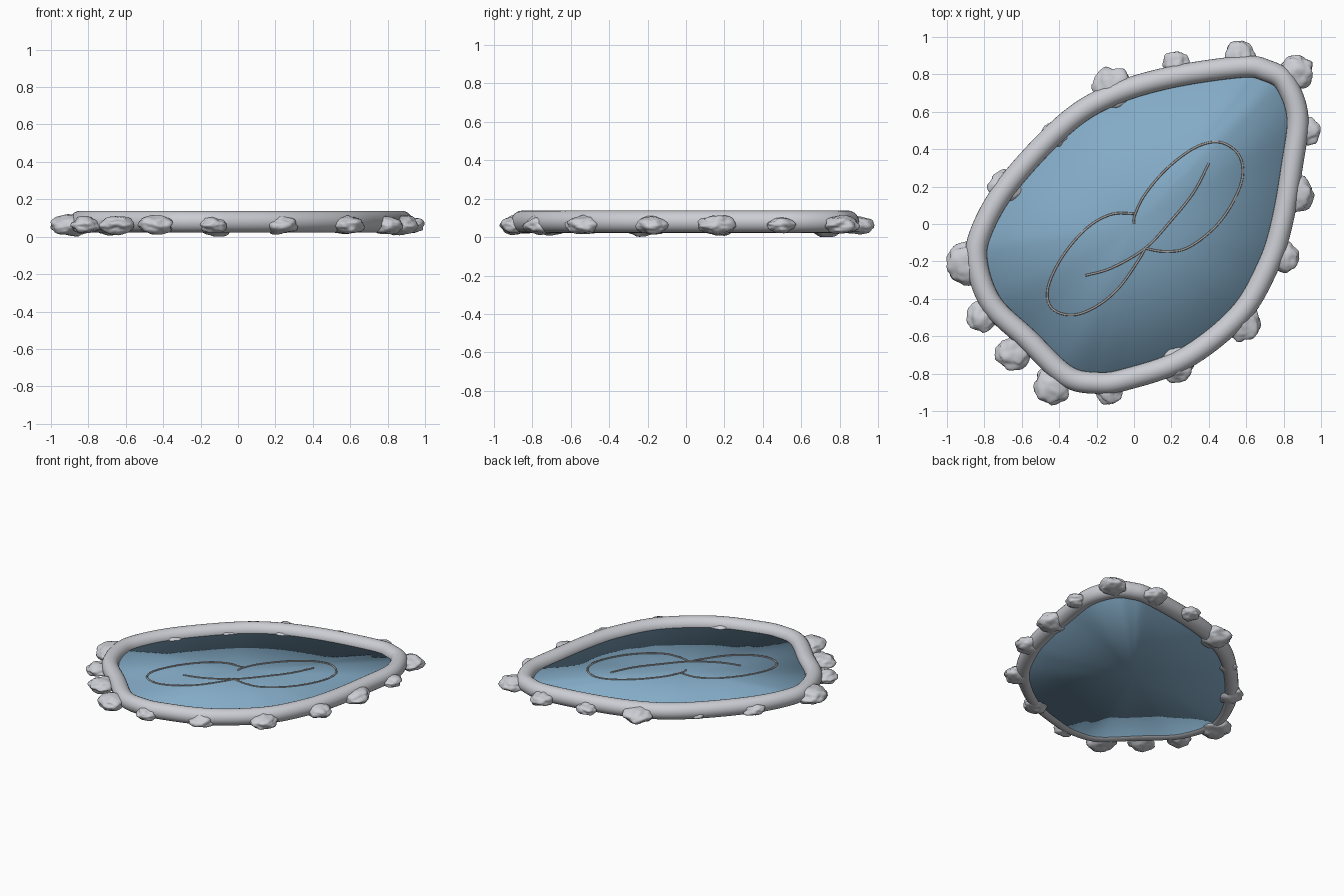
import bpy, bmesh, math, random
from mathutils import Vector, noise

if "Cube" in bpy.data.objects:
    bpy.data.objects.remove(bpy.data.objects["Cube"])

random.seed(4)


def material(name, rgb):
    m = bpy.data.materials.new(name)
    m.diffuse_color = (*rgb, 1)
    m.use_nodes = True
    m.node_tree.nodes["Principled BSDF"].inputs["Base Color"].default_value = m.diffuse_color
    return m


stone = material("pale stone", (0.60, 0.61, 0.65))
water_blue = material("water blue", (0.23, 0.41, 0.57))
ripple_grey = material("ripple grey", (0.36, 0.34, 0.33))


def smooth_path(pts, closed, steps=8):
    """Catmull-Rom curve through 2D points."""
    n, out = len(pts), []
    P = [Vector(p) for p in pts]
    get = (lambda i: P[i % n]) if closed else (lambda i: P[max(0, min(n - 1, i))])
    for i in range(n if closed else n - 1):
        a, b, c, d = (get(i + k) for k in (-1, 0, 1, 2))
        for s in range(steps):
            t = s / steps
            out.append(0.5 * (2 * b + (c - a) * t + (2 * a - 5 * b + 4 * c - d) * t**2
                              + (3 * b - a - 3 * c + d) * t**3))
    if not closed:
        out.append(P[-1])
    return out


def finish(name, bm, mat):
    bmesh.ops.recalc_face_normals(bm, faces=bm.faces)
    for f in bm.faces:
        f.smooth = True
    me = bpy.data.meshes.new(name)
    bm.to_mesh(me)
    bm.free()
    me.materials.append(mat)
    ob = bpy.data.objects.new(name, me)
    bpy.context.collection.objects.link(ob)
    return ob


def tube(name, path, z, radius, sides, closed, mat):
    """Round tube swept along a flat path."""
    bm, rings, n = bmesh.new(), [], len(path)
    for i, p in enumerate(path):
        a = path[(i - 1) % n] if closed else path[max(i - 1, 0)]
        b = path[(i + 1) % n] if closed else path[min(i + 1, n - 1)]
        t = (b - a).normalized()
        side = Vector((t.y, -t.x))
        ring = []
        for k in range(sides):
            w = 2 * math.pi * k / sides
            q = p + side * radius * math.cos(w)
            ring.append(bm.verts.new((q.x, q.y, z + radius * math.sin(w))))
        rings.append(ring)
    for i in range(n if closed else n - 1):
        r0, r1 = rings[i], rings[(i + 1) % n]
        for k in range(sides):
            j = (k + 1) % sides
            bm.faces.new((r0[k], r0[j], r1[j], r1[k]))
    if not closed:
        bm.faces.new(rings[0])
        bm.faces.new(rings[-1])
    return finish(name, bm, mat)


# Pond rim
outline = smooth_path([
    (.57, .84), (.71, .82), (.81, .755), (.875, .57), (.845, .31), (.79, 0), (.715, -.23),
    (.56, -.49), (.27, -.72), (-.04, -.83), (-.2, -.85), (-.365, -.81), (-.57, -.615),
    (-.76, -.43), (-.84, -.21), (-.815, -.035), (-.67, .215), (-.38, .525), (-.14, .68),
    (.175, .78)], True)
tube("pond_rim", outline, 0.08, 0.058, 24, True, stone)

# Water: thin slab with a fan on top and bottom
bm = bmesh.new()
top = [bm.verts.new((p.x, p.y, 0.08)) for p in outline]
low = [bm.verts.new((p.x, p.y, 0.032)) for p in outline]
ct, cl = bm.verts.new((0, 0, 0.08)), bm.verts.new((0, 0, 0.032))
for i in range(len(outline)):
    j = (i + 1) % len(outline)
    bm.faces.new((ct, top[i], top[j]))
    bm.faces.new((cl, low[j], low[i]))
    bm.faces.new((top[i], low[i], low[j], top[j]))
finish("water", bm, water_blue)

# Thin ripple lines on the water
ripples = [
    [(0, .055), (-.12, .052), (-.25, -.02), (-.38, -.17), (-.46, -.34), (-.44, -.45),
     (-.33, -.487), (-.2, -.44), (-.08, -.34), (.02, -.2), (.06, -.13)],
    [(0, 0), (.005, .05), (.06, .16), (.18, .3), (.33, .41), (.46, .437), (.56, .37),
     (.58, .25), (.52, .1), (.42, -.03), (.28, -.13), (.16, -.147), (.06, -.13)],
    [(-.26, -.275), (-.12, -.235), (.06, -.13), (.2, .02), (.32, .17), (.4, .325)],
]
for i, pts in enumerate(ripples):
    tube(f"ripple_{i + 1}", smooth_path(pts, False, 6), 0.081, 0.006, 8, False, ripple_grey)

# Rocks around the rim: x, y, radius
rocks = [
    (.565, .89, .085), (.225, .855, .07), (-.115, .725, .105), (-.42, .475, .07),
    (-.69, .195, .09), (-.89, -.21, .11), (-.815, -.495, .08), (-.645, -.69, .09),
    (-.44, -.865, .095), (-.13, -.89, .072), (.23, -.75, .092), (.585, -.535, .09),
    (.795, -.175, .085), (.865, .16, .098), (.93, .495, .07), (.865, .81, .09)]
for i, (x, y, r) in enumerate(rocks):
    bm = bmesh.new()
    bmesh.ops.create_icosphere(bm, subdivisions=4, radius=1)
    seed = Vector((i * 7.3, i * 3.1, 5))
    flat = min(0.062, r * 0.5 + 0.004)
    for v in bm.verts:
        d = v.co.normalized()
        s = 1 + 0.22 * noise.noise(d * 1.6 + seed) + 0.07 * noise.noise(d * 4 + seed)
        v.co = (x + d.x * r * s, y + d.y * r * s, max(0, 0.062 + d.z * flat * s))
    finish(f"rock_{i + 1}", bm, stone)
